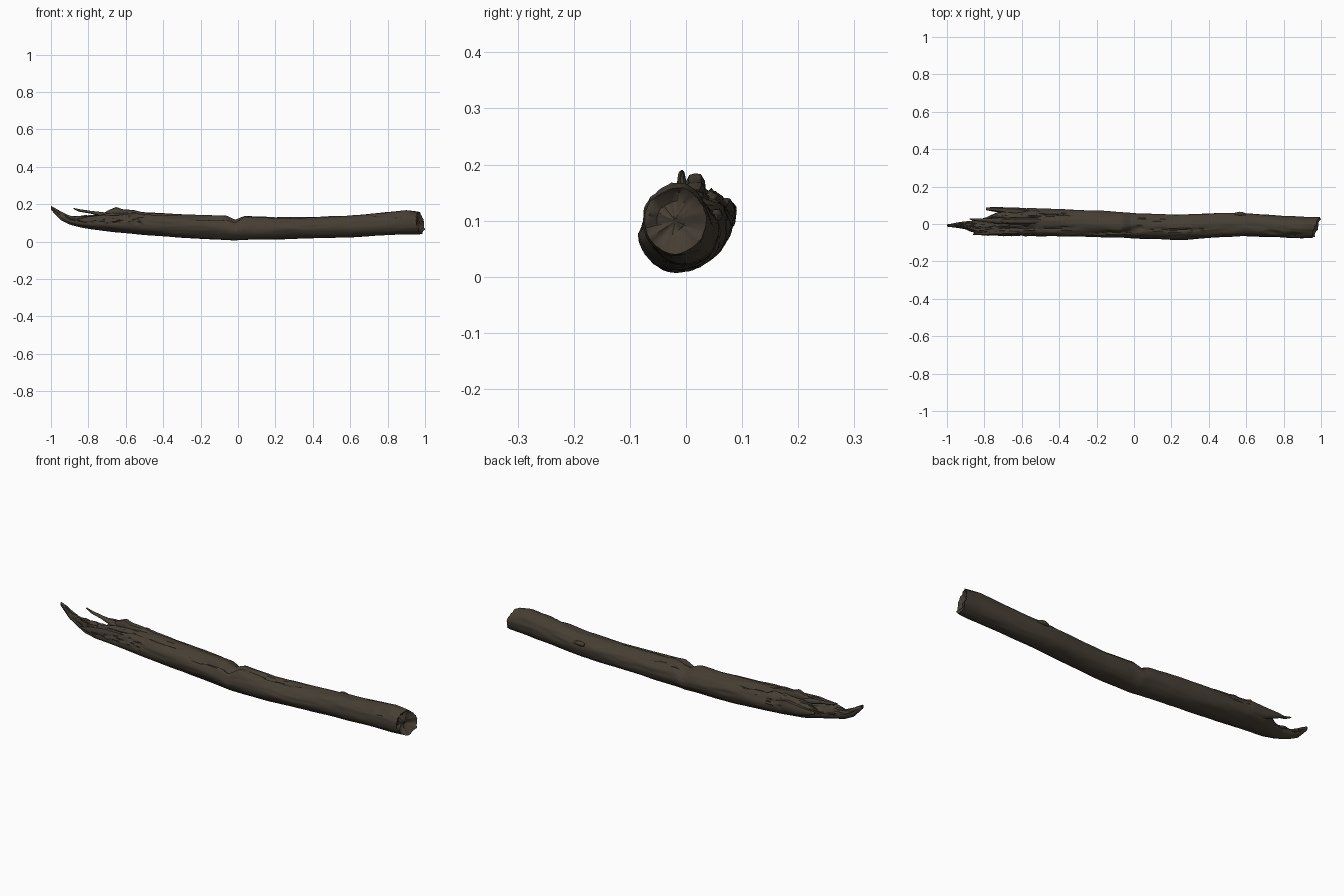
import bpy, bmesh, math
from mathutils import Vector, noise

bark = bpy.data.materials.new("dark brown bark")
bark.diffuse_color = (0.06, 0.048, 0.034, 1)

# gouges in the top surface: centre x, centre y, half length, half width, depth
GOUGES = [(-0.76, 0.015, 0.10, 0.022, 0.030), (-0.62, -0.025, 0.13, 0.012, 0.012),
          (-0.45, 0.04, 0.16, 0.011, 0.014), (-0.40, -0.02, 0.12, 0.010, 0.009),
          (-0.12, -0.045, 0.16, 0.010, 0.012), (0.0, -0.03, 0.07, 0.02, 0.014),
          (0.22, -0.03, 0.20, 0.009, 0.009), (0.15, 0.02, 0.16, 0.009, 0.008),
          (0.75, -0.045, 0.05, 0.014, 0.008), (0.86, -0.05, 0.05, 0.014, 0.009)]


def at(stations, x):
    """Interpolate (x, y low, y high, z low, z high) stations, given from low to high x."""
    for a, b in zip(stations, stations[1:]):
        if x <= b[0]:
            t = (x - a[0]) / (b[0] - a[0])
            return [p + (q - p) * t for p, q in zip(a[1:], b[1:])]
    return stations[-1][1:]


def loft(name, stations, rings, seg, rough=0.0, trunk=False):
    bm = bmesh.new()
    loops = []
    x0, x1 = stations[0][0], stations[-1][0]
    for i in range(rings + 1):
        x = x0 + (x1 - x0) * i / rings
        yl, yh, zl, zh = at(stations, x)
        loop = []
        for j in range(seg):
            a = 2 * math.pi * j / seg
            c, s = math.cos(a), math.sin(a)
            # grain-like roughness, stronger on the upper side
            n = noise.noise(Vector((x * 4, c * 1.5, s * 1.5))) * 1.2
            n += noise.noise(Vector((x * 9, c * 5, s * 5 + 7))) * (0.9 if s > 0 else 0.4)
            if trunk and x < -0.5 and s > 0:
                n += noise.noise(Vector((x * 25, c * 7, s * 7 + 3))) * 2.0
            r = 1 + rough * n / max(0.03, (yh - yl + zh - zl) / 4)
            y = (yl + yh) / 2 + c * (yh - yl) / 2 * r
            z = (zl + zh) / 2 + s * (zh - zl) / 2 * r
            px = x
            if trunk:
                if s > 0:
                    for gx, gy, gl, gw, gd in GOUGES:
                        wob = 0.012 * noise.noise(Vector((x * 12, gx * 9, 0)))
                        d = ((x - gx) / gl) ** 2 + ((y - gy - wob) / gw) ** 2
                        z -= gd * max(0, 1 - d)
                # slanted, ragged break at the right end
                k = max(0, (x - 0.88) / 0.095) ** 2
                px += k * (0.35 * (y + 0.02) - 0.15 * (z - 0.09)
                           + 0.012 * noise.noise(Vector((c * 3, s * 3, 2))))
            loop.append(bm.verts.new((px, y, z)))
        loops.append(loop)
    if trunk:
        # sunken, uneven end face
        edge = loops[-1]
        mid = sum((v.co for v in edge), Vector()) / seg
        for f, depth in ((0.86, 0.006), (0.6, 0.016), (0.3, 0.02), (0.08, 0.016)):
            ring = []
            for v in edge:
                p = mid + (v.co - mid) * f
                p.x += 0.012 * noise.noise(p * 40) - depth
                ring.append(bm.verts.new(p))
            loops.append(ring)
    for A, B in zip(loops, loops[1:]):
        for j in range(seg):
            k = (j + 1) % seg
            bm.faces.new((A[j], A[k], B[k], B[j]))
    bm.faces.new(loops[0])
    bm.faces.new(loops[-1])
    bmesh.ops.recalc_face_normals(bm, faces=bm.faces)
    me = bpy.data.meshes.new(name)
    bm.to_mesh(me)
    bm.free()
    me.materials.append(bark)
    ob = bpy.data.objects.new(name, me)
    bpy.context.collection.objects.link(ob)
    bpy.ops.object.select_all(action='DESELECT')
    ob.select_set(True)
    bpy.context.view_layer.objects.active = ob
    bpy.ops.object.shade_smooth_by_angle(angle=math.radians(40))
    return ob


# main log with its splintered tongue on the left
loft("log", [
    (-1.00, -0.014, -0.002, 0.170, 0.190), (-0.95, -0.020, 0.006, 0.117, 0.162),
    (-0.90, -0.028, 0.014, 0.092, 0.136), (-0.84, -0.052, 0.022, 0.076, 0.138),
    (-0.78, -0.060, 0.040, 0.065, 0.143), (-0.70, -0.062, 0.074, 0.055, 0.150),
    (-0.60, -0.066, 0.085, 0.045, 0.158), (-0.50, -0.067, 0.082, 0.035, 0.156),
    (-0.30, -0.066, 0.077, 0.022, 0.147), (-0.18, -0.067, 0.071, 0.014, 0.141),
    (-0.06, -0.073, 0.060, 0.009, 0.137), (-0.015, -0.076, 0.056, 0.008, 0.116),
    (0.035, -0.079, 0.053, 0.009, 0.139), (0.20, -0.083, 0.051, 0.012, 0.128),
    (0.35, -0.078, 0.055, 0.015, 0.130), (0.50, -0.070, 0.060, 0.020, 0.137),
    (0.58, -0.066, 0.059, 0.024, 0.140), (0.75, -0.070, 0.047, 0.031, 0.152),
    (0.90, -0.077, 0.038, 0.037, 0.166), (0.975, -0.074, 0.036, 0.042, 0.157),
], 190, 56, 0.0035, True)

# torn splinters around the broken left end
splinters = {
    "top_splinter": [(-0.71, 0.012, 0.020, 0.150, 0.158), (-0.69, 0.000, 0.030, 0.135, 0.170),
                     (-0.65, -0.004, 0.036, 0.125, 0.186), (-0.62, -0.006, 0.036, 0.120, 0.174),
                     (-0.56, -0.005, 0.038, 0.120, 0.170), (-0.48, 0.005, 0.030, 0.125, 0.150)],
    "thin_splinter": [(-0.88, 0.024, 0.030, 0.174, 0.180), (-0.85, 0.016, 0.030, 0.160, 0.174),
                      (-0.79, 0.010, 0.030, 0.150, 0.165), (-0.72, 0.000, 0.034, 0.130, 0.158),
                      (-0.64, 0.005, 0.030, 0.125, 0.150)],
    "back_splinter": [(-0.79, 0.074, 0.088, 0.118, 0.128), (-0.76, 0.068, 0.091, 0.105, 0.132),
                      (-0.70, 0.058, 0.090, 0.085, 0.136), (-0.62, 0.045, 0.088, 0.075, 0.142),
                      (-0.52, 0.050, 0.076, 0.080, 0.120)],
    "front_splinter": [(-0.86, -0.058, -0.050, 0.112, 0.118), (-0.80, -0.061, -0.040, 0.095, 0.135),
                       (-0.72, -0.060, -0.030, 0.085, 0.146), (-0.60, -0.055, -0.030, 0.090, 0.140)],
}
for name, st in splinters.items():
    loft(name, st, 24, 12, 0.003)

# small broken twig on the back
loft("twig_stub", [(0.54, 0.046, 0.060, 0.100, 0.116), (0.56, 0.044, 0.066, 0.098, 0.122),
                   (0.58, 0.044, 0.064, 0.100, 0.120), (0.60, 0.046, 0.056, 0.102, 0.112)], 8, 10)
